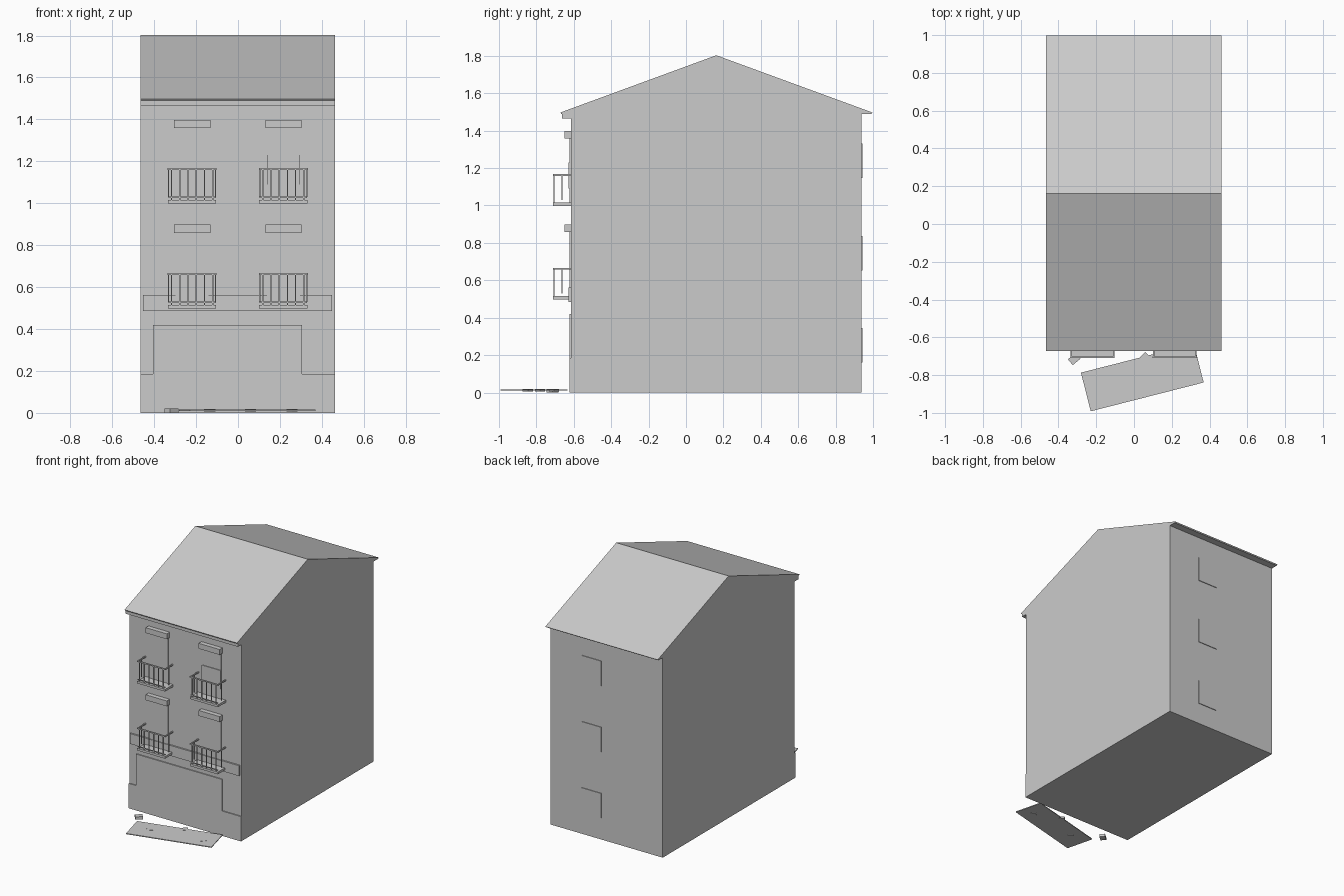
import bpy, math

if "Cube" in bpy.data.objects:
    bpy.data.objects.remove(bpy.data.objects["Cube"])

# one flat grey for the whole model
grey = bpy.data.materials.new("light_grey")
grey.diffuse_color = (0.6, 0.6, 0.6, 1)
grey.use_nodes = True
grey.node_tree.nodes["Principled BSDF"].inputs["Base Color"].default_value = grey.diffuse_color


def prism(name, pts, to3d, a, b):
    """Extrude a closed 2D profile between depths a and b."""
    n = len(pts)
    verts = [to3d(p, a) for p in pts] + [to3d(p, b) for p in pts]
    faces = [tuple(range(n)), tuple(range(2 * n - 1, n - 1, -1))]
    faces += [(i, i + n, (i + 1) % n + n, (i + 1) % n) for i in range(n)]
    me = bpy.data.meshes.new(name)
    me.from_pydata(verts, [], faces)
    me.materials.append(grey)
    ob = bpy.data.objects.new(name, me)
    bpy.context.collection.objects.link(ob)
    # consistent outward normals
    bpy.context.view_layer.objects.active = ob
    ob.select_set(True)
    bpy.ops.object.mode_set(mode='EDIT')
    bpy.ops.mesh.select_all(action='SELECT')
    bpy.ops.mesh.normals_make_consistent(inside=False)
    bpy.ops.object.mode_set(mode='OBJECT')
    ob.select_set(False)
    return ob


def box(name, x0, x1, y0, y1, z0, z1):
    return prism(name, [(x0, y0), (x1, y0), (x1, y1), (x0, y1)],
                 lambda p, d: (p[0], p[1], d), z0, z1)


def slab(name, cx, cy, sx, sy, z0, z1, deg):
    """Flat box turned around z."""
    ob = box(name, -sx / 2, sx / 2, -sy / 2, sy / 2, z0, z1)
    ob.location = (cx, cy, 0)
    ob.rotation_euler.z = math.radians(deg)
    return ob


L, R = -0.465, 0.462          # side walls
F, B = -0.616, 0.938          # front and back walls

# walls and gabled roof share flush side faces
prism("house_body", [(F, 0), (B, 0), (B, 1.49), (0.99, 1.49), (0.997, 1.497),
                     (0.162, 1.803), (-0.672, 1.497), (-0.667, 1.49), (F, 1.49)],
      lambda p, d: (d, p[0], p[1]), L, R)
box("front_cornice", L, R, -0.662, F, 1.465, 1.492)

# shop front: plinth and closed shutter in one stepped plate
prism("shop_front", [(L, 0), (R, 0), (R, 0.185), (0.305, 0.185), (0.305, 0.42),
                     (-0.405, 0.42), (-0.405, 0.185), (L, 0.185)],
      lambda p, d: (p[0], d, p[1]), -0.624, F)
box("shop_sign_band", -0.452, 0.448, -0.628, F, 0.485, 0.562)

# balcony doors with blind boxes, slabs and railings
for side, cx in (("left", -0.219), ("right", 0.216)):
    for floor, z in (("lower", 0.5), ("upper", 1.0)):
        tag = f"{side}_{floor}"
        dx = cx if side == "left" else cx + 0.001
        box("door_" + tag, dx - 0.078, dx + 0.078, -0.622, F, z + 0.012, z + 0.357)
        box("blind_box_" + tag, dx - 0.087, dx + 0.087, -0.65, F, z + 0.358, z + 0.398)
        box("balcony_slab_" + tag, cx - 0.115, cx + 0.115, -0.71, F, z - 0.002, z + 0.015)
        # handrail on three sides
        box("handrail_front_" + tag, cx - 0.117, cx + 0.117, -0.71, -0.702, z + 0.158, z + 0.167)
        box("lower_rail_" + tag, cx - 0.113, cx + 0.113, -0.708, -0.704, z + 0.025, z + 0.031)
        for s in (-1, 1):
            x = cx + s * 0.112
            box("handrail_side_" + tag, x - 0.004, x + 0.004, -0.71, F, z + 0.158, z + 0.167)
            box("side_bar_" + tag, x - 0.003, x + 0.003, -0.666, -0.66, z + 0.03, z + 0.16)
        for i in range(6):
            x = cx - 0.098 + i * 0.0392
            box("front_bar_" + tag, x - 0.003, x + 0.003, -0.709, -0.703, z + 0.015, z + 0.16)

# half-lowered blind on the upper right door
box("half_blind", 0.139, 0.295, -0.627, -0.62, 1.09, 1.23)

# back windows
for i in range(3):
    z = 0.16 + i * 0.493
    box("back_window", 0.04, 0.2, B, B + 0.005, z, z + 0.185)

# fallen board with rubble
slab("fallen_board", 0.044, -0.813, 0.617, 0.211, 0.01, 0.016, 14.3)
for x, y in ((-0.135, -0.846), (0.06, -0.705), (0.258, -0.78)):
    slab("rubble_chip", x, y, 0.038, 0.038, 0.006, 0.018, 45)
slab("loose_rubble", -0.317, -0.715, 0.04, 0.052, 0.0, 0.02, -50)
